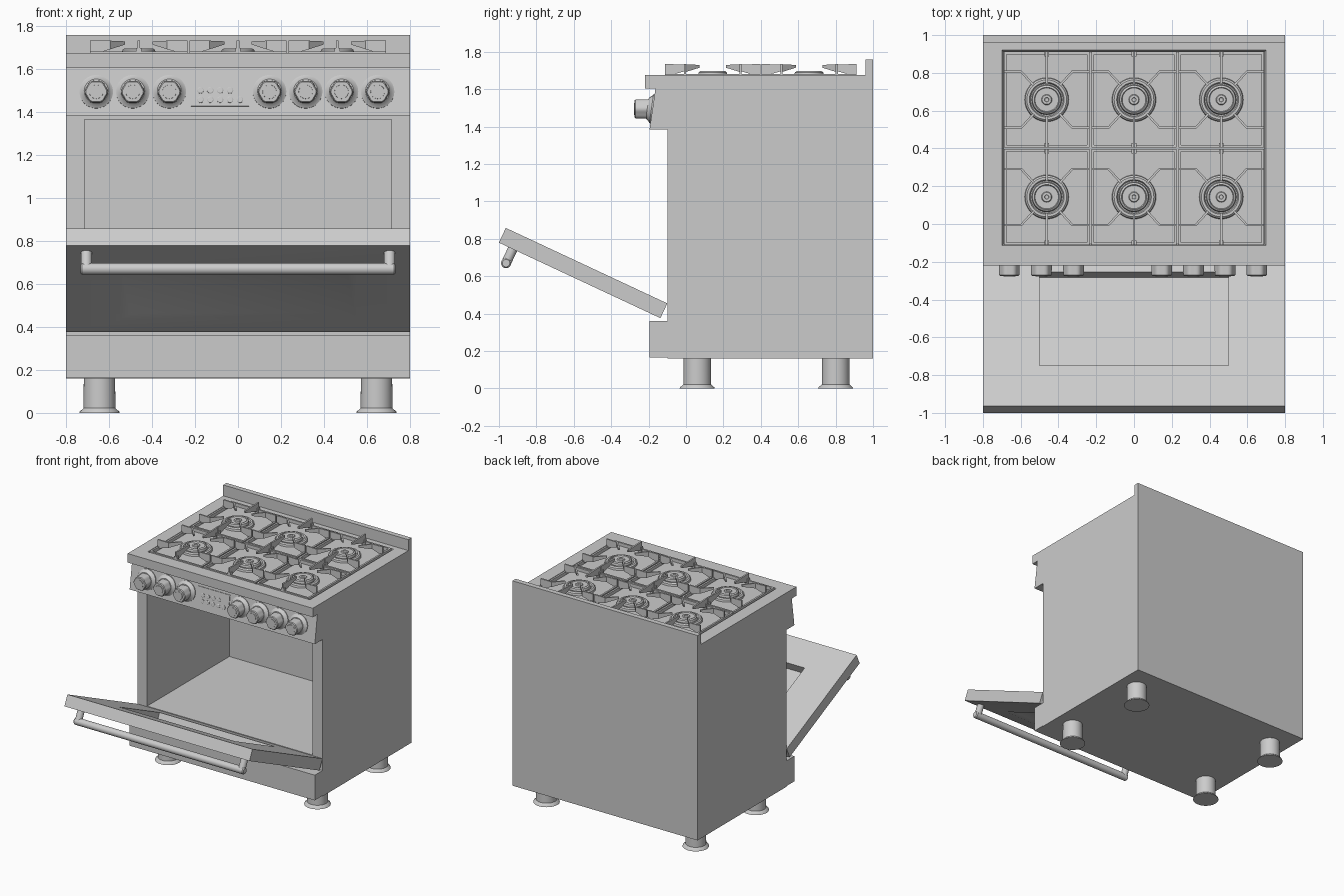
import bpy, bmesh, math
from mathutils import Vector as V

if "Cube" in bpy.data.objects:
    bpy.data.objects.remove(bpy.data.objects["Cube"])

X, Y, Z = V((1, 0, 0)), V((0, 1, 0)), V((0, 0, 1))


def loft(bm, rings, caps=True):
    rows = [[bm.verts.new(p) for p in r] for r in rings]
    n = len(rows[0])
    for a, b in zip(rows, rows[1:]):
        for i in range(n):
            j = (i + 1) % n
            bm.faces.new((a[i], a[j], b[j], b[i]))
    if caps:
        bm.faces.new(rows[0])
        bm.faces.new(rows[-1])


def finish(bm, name):
    bmesh.ops.remove_doubles(bm, verts=bm.verts, dist=1e-5)
    bmesh.ops.recalc_face_normals(bm, faces=bm.faces)
    for f in bm.faces:
        f.smooth = True
    for e in bm.edges:
        e.smooth = e.calc_face_angle(0) < math.radians(31)
    me = bpy.data.meshes.new(name)
    bm.to_mesh(me)
    bm.free()
    ob = bpy.data.objects.new(name, me)
    bpy.context.collection.objects.link(ob)
    return ob


def rect(a0, a1, b0, b1, c, o=V((0, 0, 0)), ax=(X, Y, Z)):
    return [o + ax[0] * a + ax[1] * b + ax[2] * c
            for a, b in ((a0, b0), (a1, b0), (a1, b1), (a0, b1))]


def box(name, x0, x1, y0, y1, z0, z1):
    bm = bmesh.new()
    loft(bm, [rect(x0, x1, y0, y1, z0), rect(x0, x1, y0, y1, z1)])
    return finish(bm, name)


def lathe(bm, profile, origin, axis=Z, n=40, lobe=0.0):
    u = X if abs(axis.x) < 0.5 else Y
    w = axis.cross(u).normalized()
    rings = []
    for r, h in profile:
        ring = []
        for i in range(n):
            t = math.tau * i / n
            q = r * (1 + lobe * math.cos(6 * t))
            ring.append(origin + axis * h + (u * math.cos(t) + w * math.sin(t)) * q)
        rings.append(ring)
    loft(bm, rings)


# Cabinet with open oven cavity
fy = (X, Z, Y)
bm = bmesh.new()
loft(bm, [rect(-.8, .8, .16, 1.605, 1.0, ax=fy), rect(-.8, .8, .16, 1.605, -.1, ax=fy),
          rect(-.715, .715, .46, 1.365, -.1, ax=fy), rect(-.715, .715, .46, 1.365, .915, ax=fy)])
finish(bm, "oven_cabinet")

# Cooktop with sunken burner area, backsplash, lower drawer front
bm = bmesh.new()
loft(bm, [rect(-.8, .8, -.22, 1, 1.605), rect(-.8, .8, -.22, 1, 1.675),
          rect(-.7, .7, -.115, .92, 1.675), rect(-.69, .69, -.105, .91, 1.657)])
finish(bm, "cooktop")
box("backsplash", -.8, .8, .96, 1.0, 1.675, 1.76)
box("lower_panel", -.8, .8, -.195, -.1, .165, .362)

# Sloped control panel
bm = bmesh.new()
prof = [(-.1, 1.385), (-.195, 1.385), (-.163, 1.605), (-.1, 1.605)]
loft(bm, [[V((x, y, z)) for y, z in prof] for x in (-.8, .8)])
finish(bm, "control_panel")
slope = V((0, .144, .9896))
normal = V((0, -.9896, .144))
pc = V((0, -.179, 1.495))

# Knobs: tilted flared bezel and lobed grip
for i, x in enumerate((-.66, -.49, -.32, .147, .315, .482, .65)):
    bm = bmesh.new()
    lathe(bm, [(.078, -.01), (.078, .006), (.068, .012), (.056, .028)], pc + X * x, normal)
    lathe(bm, [(.054, -.01), (.052, .09), (.047, .096)], pc + X * x, -Y, 48, .04)
    lathe(bm, [(.034, .09), (.032, .098)], pc + X * x, -Y, 32)
    finish(bm, f"knob_{i + 1}")

# Display plate and buttons
bm = bmesh.new()
pax = (X, slope, normal)
loft(bm, [rect(-.22, .052, -.068, .065, h, pc, pax) for h in (-.005, .005)])
finish(bm, "display_plate")
bm = bmesh.new()
for row, count in ((.006, 4), (-.038, 5)):
    for k in range(count):
        lathe(bm, [(.015, 0), (.015, .008), (.012, .01)],
              pc + X * (-.175 + .046 * k) + slope * row, normal, 16)
finish(bm, "display_buttons")

# Open door with window recess on both faces
ho = V((0, -.1, .455))
du = V((0, -.906, .4235))
dv = V((0, -.4235, -.906))
dax = (X, du, dv)
bm = bmesh.new()
loft(bm, [rect(-.5, .5, .17, .717, .066, ho, dax), rect(-.5, .5, .17, .717, 0, ho, dax),
          rect(-.8, .8, 0, .953, 0, ho, dax), rect(-.8, .8, 0, .953, .087, ho, dax),
          rect(-.55, .55, .135, .755, .087, ho, dax), rect(-.5, .5, .175, .717, .071, ho, dax)])
finish(bm, "oven_door")

# Door handle
bm = bmesh.new()
hc = ho + du * .872 + dv * .17
lathe(bm, [(.02, -.734), (.027, -.727), (.027, .727), (.02, .734)], hc, X, 24)
for s in (-1, 1):
    lathe(bm, [(.026, -.09), (.026, 0)], hc + X * s * .706, dv, 24)
finish(bm, "door_handle")

# Feet
for i, (x, y) in enumerate(((-.645, .06), (.645, .06), (-.645, .8), (.645, .8))):
    bm = bmesh.new()
    lathe(bm, [(.094, 0), (.092, .006), (.074, .022), (.073, .165)], V((x, y, 0)))
    finish(bm, f"foot_{i + 1}")


def finger(bm, path, w=.006):
    # tapered bar: (x, y, bottom z, top z) at each path point
    rings = []
    for i, (x, y, z0, z1) in enumerate(path):
        a, b = path[max(i - 1, 0)], path[min(i + 1, len(path) - 1)]
        d = V((b[0] - a[0], b[1] - a[1], 0)).normalized()
        s = V((-d.y, d.x, 0)) * w
        p = V((x, y, 0))
        rings.append([p - s + Z * z0, p + s + Z * z0, p + s + Z * z1, p - s + Z * z1])
    loft(bm, rings)


# Burners and grates, 3 x 2
n = 0
for cy in (.143, .658):
    for cx in (-.462, 0, .462):
        n += 1
        c = V((cx, cy, 0))
        bm = bmesh.new()
        lathe(bm, [(.118, 1.65), (.114, 1.672), (.105, 1.68), (.092, 1.68), (.086, 1.667),
                   (.08, 1.667), (.076, 1.69), (.066, 1.697), (.062, 1.69), (.028, 1.69),
                   (.024, 1.696), (.012, 1.696), (.01, 1.692)], c, Z, 36)
        finish(bm, f"burner_{n}")

        bm = bmesh.new()
        hx, hy, t = .226, .254, .014
        o = lambda z, k=0: rect(-hx + k, hx - k, -hy + k, hy - k, z, c)
        loft(bm, [o(1.656), o(1.682), o(1.682, t), o(1.656, t), o(1.656)], caps=False)
        for s in (-1, 1):
            finger(bm, [(cx, cy + s * hy, 1.665, 1.735), (cx, cy + s * .19, 1.685, 1.733),
                        (cx, cy + s * .085, 1.715, 1.73)])
            loft(bm, [rect(cx - .012, cx + .012, cy + s * hy - .012 - s * .012,
                           cy + s * hy + .012 - s * .012, z) for z in (1.66, 1.7)])
            for q in (-1, 1):
                finger(bm, [(cx + q * hx, cy + s * .148, 1.665, 1.735),
                            (cx + q * .135, cy + s * .148, 1.693, 1.733),
                            (cx + q * .068, cy + s * .075, 1.715, 1.73)])
        finish(bm, f"grate_{n}")
